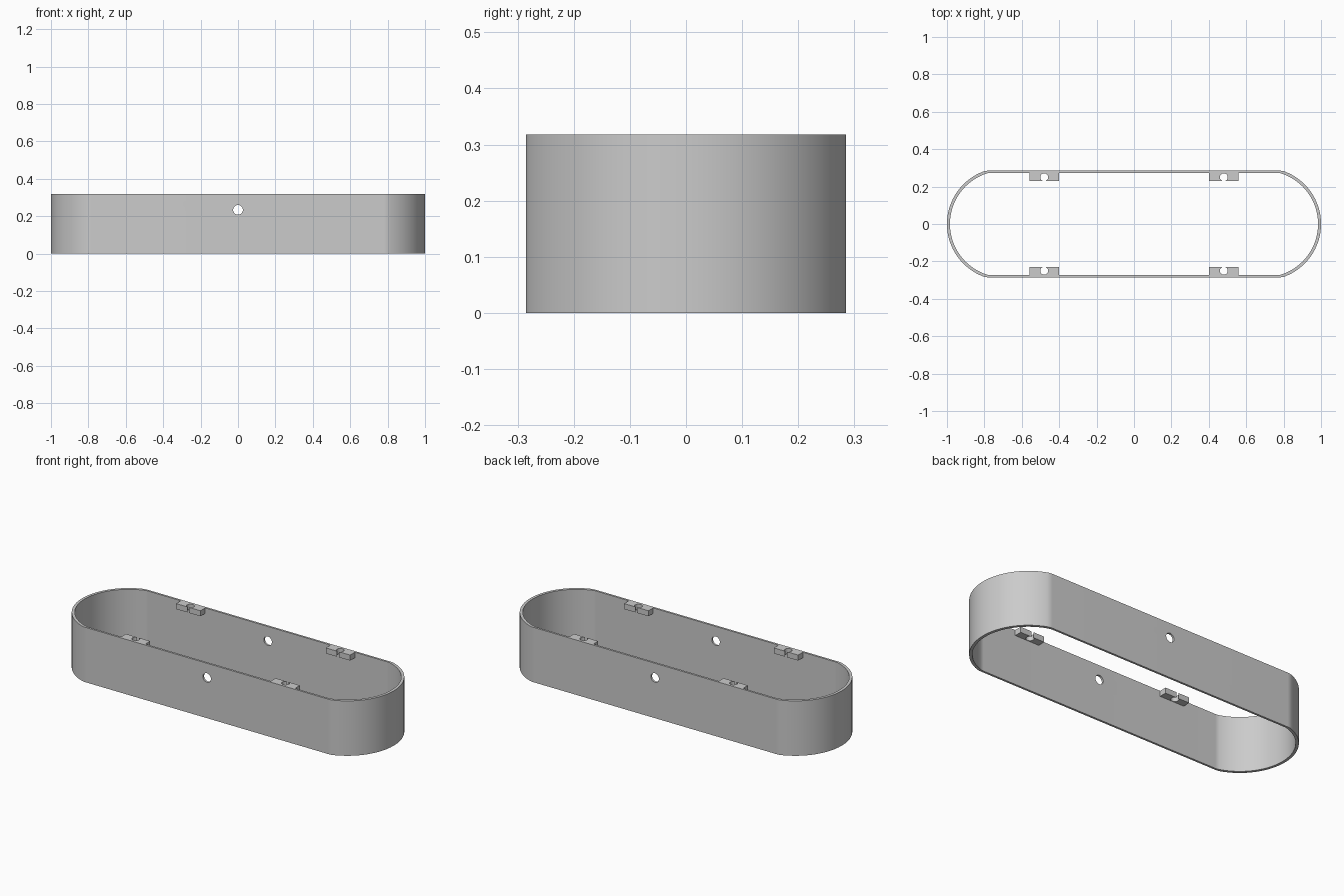
import bpy, bmesh
from math import sin, cos, pi, sqrt, atan2

cube = bpy.data.objects.get("Cube")
if cube:
    bpy.data.objects.remove(cube, do_unlink=True)

HEIGHT = 0.318
END_X = 0.70          # centre of the rounded ends
TAB_X, TAB_Y = 0.48, 0.25

grey = bpy.data.materials.new("plain grey")
grey.use_nodes = True
colour = (0.6, 0.6, 0.6, 1)
grey.diffuse_color = colour
grey.node_tree.nodes["Principled BSDF"].inputs["Base Color"].default_value = colour


def add_object(name, bm):
    bmesh.ops.recalc_face_normals(bm, faces=bm.faces)
    mesh = bpy.data.meshes.new(name)
    bm.to_mesh(mesh)
    bm.free()
    mesh.materials.append(grey)
    obj = bpy.data.objects.new(name, mesh)
    bpy.context.collection.objects.link(obj)
    return obj


def select_only(obj):
    bpy.ops.object.select_all(action='DESELECT')
    obj.select_set(True)
    bpy.context.view_layer.objects.active = obj


def drill(obj, radius, depth, location, rotation=(0, 0, 0)):
    """Cut a round hole and discard the cutter."""
    bpy.ops.mesh.primitive_cylinder_add(vertices=32, radius=radius, depth=depth,
                                        location=location, rotation=rotation)
    cutter = bpy.context.object
    cutter.hide_render = True
    cutter.data.materials.append(grey)
    select_only(obj)
    mod = obj.modifiers.new("hole", 'BOOLEAN')
    mod.operation, mod.solver, mod.object = 'DIFFERENCE', 'EXACT', cutter
    bpy.ops.object.modifier_apply(modifier=mod.name)
    bpy.data.objects.remove(cutter, do_unlink=True)


def outline(radius, half_width, fillet):
    """Straight sides, round ends, and a fillet where they meet."""
    fy = half_width - fillet
    fx = sqrt((radius - fillet) ** 2 - fy ** 2)
    meet = atan2(fy, fx)
    quarter = [(END_X + radius * cos(meet * i / 24), radius * sin(meet * i / 24))
               for i in range(25)]
    for i in range(1, 7):
        a = meet + (pi / 2 - meet) * i / 6
        quarter.append((END_X + fx + fillet * cos(a), fy + fillet * sin(a)))
    half = quarter + [(-x, y) for x, y in reversed(quarter)]
    return half + [(x, -y) for x, y in reversed(half[1:-1])]


# Hollow wall
bm = bmesh.new()
loops = [[bm.verts.new((x, y, z)) for x, y in outline(*shape)]
         for shape, z in (((0.30, 0.285, 0.086), 0), ((0.30, 0.285, 0.086), HEIGHT),
                          ((0.284, 0.273, 0.075), HEIGHT), ((0.284, 0.273, 0.075), 0))]
count = len(loops[0])
for a, b in zip(loops, loops[1:] + loops[:1]):
    for i in range(count):
        j = (i + 1) % count
        bm.faces.new((a[i], a[j], b[j], b[i]))
wall = add_object("outer_wall", bm)
drill(wall, 0.026, 1, (0, 0, 0.234), (pi / 2, 0, 0))
select_only(wall)
bpy.ops.object.shade_smooth_by_angle(angle=pi / 6)

# Four drilled mounting tabs flush with the rim
for side_x, x_name in ((-1, "right"), (1, "left")):
    for side_y, y_name in ((-1, "front"), (1, "back")):
        bm = bmesh.new()
        bmesh.ops.create_cube(bm, size=1)
        bmesh.ops.scale(bm, verts=bm.verts, vec=(0.156, 0.043, 0.032))
        bmesh.ops.translate(bm, verts=bm.verts,
                            vec=(side_x * TAB_X, side_y * 0.2515, HEIGHT - 0.016))
        tab = add_object(f"{y_name}_{x_name}_mounting_tab", bm)
        drill(tab, 0.021, 0.2, (side_x * TAB_X, side_y * TAB_Y, HEIGHT))
        select_only(tab)
        bpy.ops.object.shade_smooth_by_angle(angle=pi / 6)
